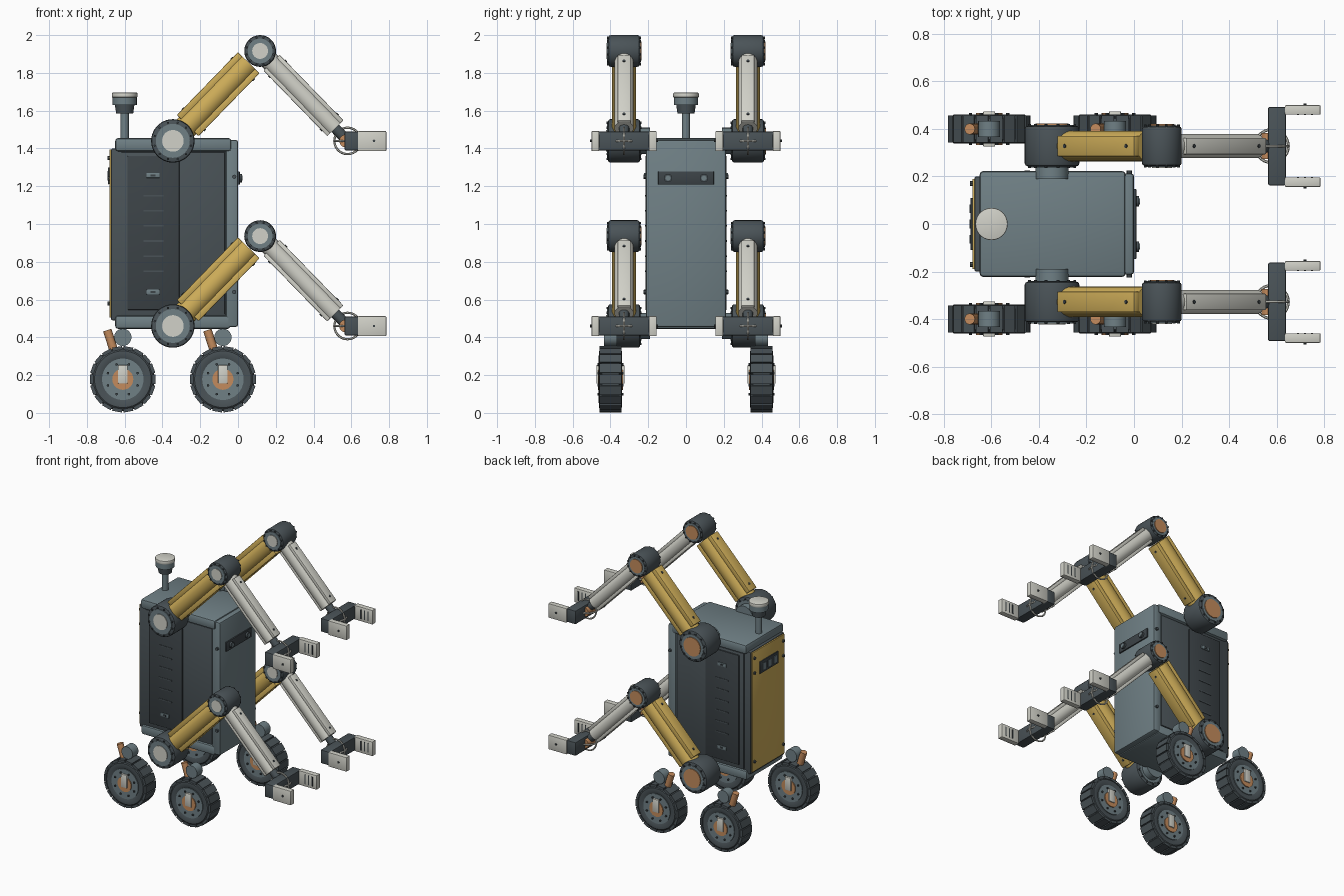
import bpy, bmesh, math
from mathutils import Vector, Matrix

if "Cube" in bpy.data.objects:
    bpy.data.objects.remove(bpy.data.objects["Cube"])


def material(name, rgb):
    m = bpy.data.materials.new(name)
    m.diffuse_color = (*rgb, 1)
    m.use_nodes = True
    m.node_tree.nodes["Principled BSDF"].inputs["Base Color"].default_value = m.diffuse_color
    return m


SLATE = material("slate", (0.16, 0.215, 0.235))
CHARCOAL = material("charcoal", (0.068, 0.086, 0.096))
DARK = material("dark_panel", (0.045, 0.056, 0.063))
YELLOW = material("yellow", (0.62, 0.42, 0.10))
LIGHT = material("light_grey", (0.64, 0.64, 0.58))
COPPER = material("copper", (0.55, 0.26, 0.11))


def finish(name, bm, mat):
    me = bpy.data.meshes.new(name)
    bm.to_mesh(me)
    bm.free()
    me.materials.append(mat)
    me.shade_smooth()
    me.set_sharp_from_angle(angle=math.radians(32))
    ob = bpy.data.objects.new(name, me)
    bpy.context.collection.objects.link(ob)
    return ob


def box(name, lo, hi, mat, bevel=0.0, rot=None):
    """Box between two corners, optionally turned by a matrix afterwards."""
    lo, hi = Vector(lo), Vector(hi)
    bm = bmesh.new()
    m = Matrix.Translation((lo + hi) / 2) @ Matrix.Diagonal((*(hi - lo), 1))
    bmesh.ops.create_cube(bm, size=1, matrix=m)
    if bevel:
        bmesh.ops.bevel(bm, geom=bm.edges[:], offset=bevel, segments=2,
                        affect='EDGES', profile=0.5)
    if rot:
        bm.transform(rot)
    return finish(name, bm, mat)


def add_rod(bm, a, b, r, seg, r2=None):
    a, b = Vector(a), Vector(b)
    q = (b - a).to_track_quat('Z', 'Y').to_matrix().to_4x4()
    bmesh.ops.create_cone(bm, cap_ends=True, segments=seg, radius1=r,
                          radius2=r if r2 is None else r2, depth=(b - a).length,
                          matrix=Matrix.Translation((a + b) / 2) @ q)


def rod(name, a, b, r, mat, seg=24, r2=None, bevel=0.0):
    bm = bmesh.new()
    add_rod(bm, a, b, r, seg, r2)
    if bevel:
        rims = [e for e in bm.edges if any(len(f.verts) > 4 for f in e.link_faces)]
        bmesh.ops.bevel(bm, geom=rims, offset=bevel, segments=2,
                        affect='EDGES', profile=0.5)
    return finish(name, bm, mat)


def bolts(name, points, axis, mat, r=0.008, length=0.012):
    bm = bmesh.new()
    h = Vector(axis) * length / 2
    for p in points:
        add_rod(bm, Vector(p) - h, Vector(p) + h, r, 8)
    return finish(name, bm, mat)


def circle_xz(x, y, z, r, n):
    return [(x + r * math.cos(2 * math.pi * (i + .5) / n), y,
             z + r * math.sin(2 * math.pi * (i + .5) / n)) for i in range(n)]


def ring(name, centre, radius, tube, mat, rot):
    bm = bmesh.new()
    prof = [bm.verts.new((radius + tube * math.cos(k * math.pi / 3), 0,
                          tube * math.sin(k * math.pi / 3))) for k in range(6)]
    edges = [bm.edges.new((prof[k], prof[(k + 1) % 6])) for k in range(6)]
    bmesh.ops.spin(bm, geom=prof + edges, cent=(0, 0, 0), axis=(0, 0, 1),
                   angle=2 * math.pi, steps=28, use_merge=True)
    bmesh.ops.recalc_face_normals(bm, faces=bm.faces[:])
    bm.transform(Matrix.Translation(centre) @ rot)
    return finish(name, bm, mat)


# Cabinet body
box("cabinet_core", (-0.672, -0.2, 0.49), (-0.03, 0.2, 1.40), CHARCOAL, 0.008)
box("top_cap", (-0.65, -0.223, 1.385), (-0.035, 0.223, 1.455), SLATE, 0.015)
box("bottom_cap", (-0.65, -0.215, 0.445), (-0.04, 0.215, 0.515), SLATE, 0.015)
box("front_plate", (-0.065, -0.213, 0.455), (0, 0.213, 1.445), SLATE, 0.012)
box("rear_panel", (-0.681, -0.19, 0.505), (-0.668, 0.19, 1.395), YELLOW, 0.004)
box("rear_label", (-0.688, -0.11, 1.21), (-0.68, 0.11, 1.30), DARK, 0.003)
for y in (-0.065, 0, 0.065):
    box("rear_label_mark", (-0.692, y - 0.018, 1.23), (-0.687, y + 0.018, 1.28), SLATE)
bolts("rear_panel_bolts", [(-0.684, y, z) for y in (-.17, .17) for z in (.58, 1.24, 1.35)],
      (1, 0, 0), CHARCOAL, 0.011, 0.014)

# Front sensor strip
box("sensor_strip", (-0.002, -0.148, 1.208), (0.01, 0.148, 1.278), DARK, 0.004)
for y in (-0.095, 0.095):
    rod("sensor_eye", (0.008, y, 1.243), (0.022, y, 1.243), 0.022, CHARCOAL, 16)
    rod("sensor_lens", (0.02, y, 1.243), (0.025, y, 1.243), 0.013, SLATE, 16)
bolts("front_bolts", [(-0.02, s * 0.218, z) for s in (-1, 1) for z in (.64, 1.25)],
      (0, 1, 0), CHARCOAL, 0.011, 0.016)

# Side doors with slots and latches
for s in (-1, 1):
    def side(name, x0, x1, z0, z1, d0, d1, mat, bev=0.0):
        ys = sorted((s * d0, s * d1))
        box(name, (x0, ys[0], z0), (x1, ys[1], z1), mat, bev)
    side("side_frame", -0.62, -0.07, 0.52, 1.38, 0.195, 0.206, CHARCOAL, 0.003)
    side("side_door", -0.585, -0.31, 0.545, 1.36, 0.2, 0.215, DARK, 0.004)
    for i in range(6):
        z = 0.75 + i * 0.08
        side("vent_slot", -0.5, -0.395, z - 0.004, z + 0.004, 0.213, 0.218, CHARCOAL)
    for z in (0.64, 1.257):
        side("door_latch", -0.485, -0.415, z - 0.013, z + 0.013, 0.213, 0.222, SLATE, 0.003)
        side("latch_slot", -0.462, -0.438, z - 0.006, z + 0.006, 0.221, 0.225, DARK)

# Sensor mast
rod("mast_stem", (-0.6, 0, 1.455), (-0.6, 0, 1.60), 0.022, SLATE)
rod("mast_collar", (-0.6, 0, 1.585), (-0.6, 0, 1.632), 0.045, CHARCOAL, 28, 0.052)
rod("mast_head", (-0.6, 0, 1.63), (-0.6, 0, 1.672), 0.064, SLATE, 28)
rod("mast_lid", (-0.6, 0, 1.67), (-0.6, 0, 1.695), 0.068, LIGHT, 28, bevel=0.004)


def joint(name, x, y, z, r, half):
    """Round motor housing: light face at the front, copper face at the back."""
    rod(name + "_housing", (x, y - half, z), (x, y + half, z), r, CHARCOAL, 36, bevel=0.012)
    rod(name + "_ring", (x, y - half - 0.006, z), (x, y + half + 0.004, z), r * 0.78, SLATE, 32)
    rod(name + "_front_disc", (x, y - half - 0.010, z), (x, y - half, z), r * 0.5, LIGHT, 28)
    rod(name + "_back_disc", (x, y + half, z), (x, y + half + 0.010, z), r * 0.6, COPPER, 28)
    pts = [p for d in (-1, 1) for p in circle_xz(x, y + d * (half + 0.001), z, r * 0.86, 12)]
    bolts(name + "_bolts", pts, (0, 1, 0), DARK, 0.006, 0.014)


def link(name, a, b, r, t0, t1, plate, mat):
    """Tube from a to b with cover plates above and below between t0 and t1."""
    a, b = Vector(a), Vector(b)
    d = b - a
    L = d.length
    turn = Matrix.Translation(a) @ Matrix.Rotation(-math.atan2(d.z, d.x), 4, 'Y')
    rod(name + "_tube", a, a + d * t1, r, mat, 28)
    for s in (-1, 1):
        z = sorted((s * r * 0.72, s * plate))
        box(name + "_cover", (L * t0, -r * 0.68, z[0]), (L * t1, r * 0.68, z[1]),
            mat, 0.005, turn)
        pts = [turn @ Vector((L * t, 0, s * plate)) for t in (t0 + 0.07, t1 - 0.07)]
        bolts(name + "_bolts", pts, turn.to_3x3() @ Vector((0, 0, 1)), DARK, 0.008, 0.008)


# Four arms with grippers
for side_sign in (-1, 1):
    for z in (0.46, 1.44):
        y = side_sign * 0.328
        shoulder, elbow, wrist = (-0.345, y, z), (0.117, y, z + 0.476), (0.58, y, z)
        rod("shoulder_mount", (-0.345, side_sign * 0.19, z), (-0.345, side_sign * 0.25, z),
            0.07, SLATE)
        joint("shoulder", *shoulder, 0.115, 0.085)
        joint("elbow", *elbow, 0.084, 0.083)
        link("upper_arm", shoulder, elbow, 0.064, 0.17, 0.87, 0.08, YELLOW)
        link("forearm", elbow, wrist, 0.051, 0.13, 0.86, 0.06, LIGHT)
        # Wrist and guard rings
        rod("wrist_neck", (0.51, y, z + 0.072), wrist, 0.028, CHARCOAL, 16)
        rod("wrist_pin", (0.57, y - 0.055, z), (0.57, y + 0.055, z), 0.034, COPPER, 20)
        ring("upright_guard", wrist, 0.07, 0.006, LIGHT, Matrix.Rotation(math.pi / 2, 4, 'X'))
        ring("flat_guard", wrist, 0.07, 0.006, LIGHT, Matrix.Identity(4))
        # Gripper
        box("palm", (0.565, y - 0.165, z - 0.05), (0.64, y + 0.165, z + 0.05), CHARCOAL, 0.006)
        for s in (-1, 1):
            ys = sorted((y + s * 0.132, y + s * 0.172))
            box("finger", (0.635, ys[0], z - 0.054), (0.785, ys[1], z + 0.052), LIGHT, 0.004)
            for x in (0.69, 0.72, 0.75):
                box("finger_groove", (x - 0.004, y + s * 0.132 - 0.002, z - 0.035),
                    (x + 0.004, y + s * 0.132 + 0.002, z + 0.035), DARK)
            bolts("finger_bolt", [(0.72, y + s * 0.173, z)], (0, 1, 0), DARK, 0.007, 0.012)

# Tyre: profile (radius, offset) spun round the axle, with tread blocks
TYRE = [(0.10, -0.05), (0.125, -0.062), (0.15, -0.06), (0.168, -0.045),
        (0.168, 0.045), (0.15, 0.06), (0.125, 0.062), (0.10, 0.05)]


def wheel(x, y, z):
    bm = bmesh.new()
    vs = [bm.verts.new((r, o, 0)) for r, o in TYRE]
    es = [bm.edges.new((vs[i], vs[(i + 1) % len(vs)])) for i in range(len(vs))]
    bmesh.ops.spin(bm, geom=vs + es, cent=(0, 0, 0), axis=(0, 1, 0),
                   angle=2 * math.pi, steps=36, use_merge=True)
    bmesh.ops.recalc_face_normals(bm, faces=bm.faces[:])
    for i in range(18):
        m = (Matrix.Rotation(i * math.pi / 9, 4, 'Y') @ Matrix.Translation((0.165, 0, 0))
             @ Matrix.Diagonal((0.018, 0.115, 0.052, 1)))
        bmesh.ops.create_cube(bm, size=1, matrix=m)
    bm.transform(Matrix.Translation((x, y, z)))
    finish("tyre", bm, CHARCOAL)
    rod("wheel_hub", (x, y - 0.06, z), (x, y + 0.06, z), 0.11, SLATE, 32)
    rod("hub_cap", (x, y - 0.067, z), (x, y + 0.067, z), 0.056, COPPER, 24)
    box("axle_bracket", (x - 0.025, y - 0.074, z - 0.022), (x + 0.025, y + 0.074, z + 0.075),
        LIGHT, 0.003)
    pts = [p for d in (-1, 1) for p in circle_xz(x, y + d * 0.062, z, 0.085, 8)]
    bolts("hub_bolts", pts, (0, 1, 0), DARK, 0.007, 0.012)
    # Suspension pivot and damper
    rod("suspension_pivot", (x, y - 0.034, z + 0.222), (x, y + 0.034, z + 0.222), 0.046, SLATE)
    rod("damper", (x - 0.082, y, z + 0.26), (x - 0.05, y, z + 0.16), 0.023, COPPER, 16)


for x in (-0.61, -0.08):
    for s in (-1, 1):
        wheel(x, s * 0.4, 0.178)
